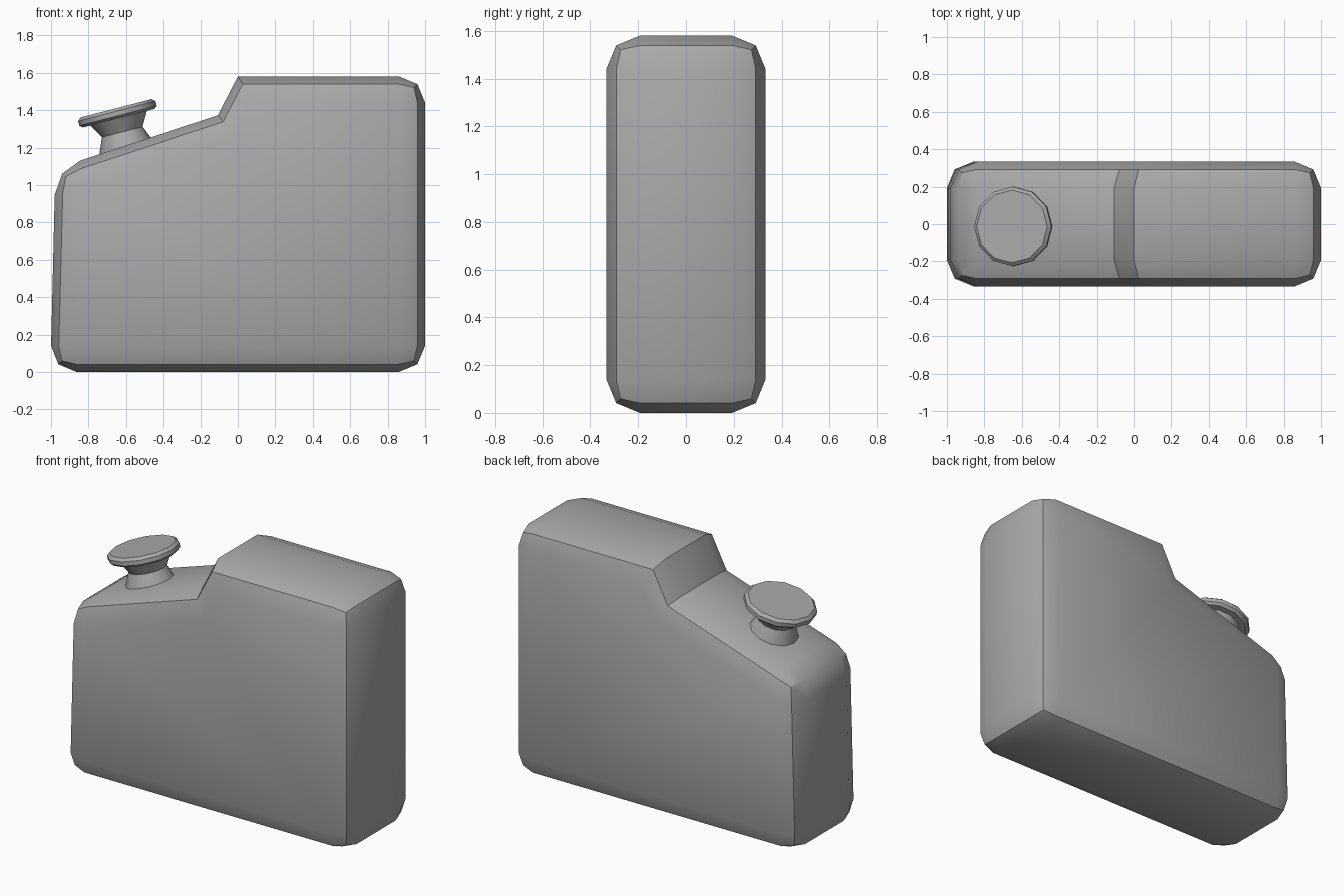
import bpy
import bmesh
import math
from mathutils import Matrix

cube = bpy.data.objects.get("Cube")
if cube:
    bpy.data.objects.remove(cube, do_unlink=True)

grey = bpy.data.materials.new("plain grey")
grey.use_nodes = True
colour = (0.4, 0.4, 0.4, 1)
grey.diffuse_color = colour
grey.node_tree.nodes["Principled BSDF"].inputs["Base Color"].default_value = colour


def finish(name, bm, sharp_angle=35):
    """Shade smooth with sharp creases and link the mesh as an object."""
    bmesh.ops.recalc_face_normals(bm, faces=bm.faces)
    for f in bm.faces:
        f.smooth = True
    for e in bm.edges:
        e.smooth = e.calc_face_angle(0) < math.radians(sharp_angle)
    mesh = bpy.data.meshes.new(name)
    bm.to_mesh(mesh)
    bm.free()
    mesh.materials.append(grey)
    obj = bpy.data.objects.new(name, mesh)
    bpy.context.collection.objects.link(obj)
    return obj


def lathe(name, profile, matrix, sides=12):
    """Closed solid of revolution from (radius, height) rings."""
    bm = bmesh.new()
    rings = []
    for r, h in profile:
        rings.append([bm.verts.new((r * math.cos(a), r * math.sin(a), h))
                      for a in (math.tau * i / sides for i in range(sides))])
    for low, high in zip(rings, rings[1:]):
        for i in range(sides):
            j = (i + 1) % sides
            bm.faces.new((low[i], low[j], high[j], high[i]))
    bm.faces.new(rings[0][::-1])
    bm.faces.new(rings[-1])
    obj = finish(name, bm)
    obj.matrix_world = matrix
    return obj


# Can body: side outline extruded through its depth, then rounded
outline = [(-1.003, 0), (1, 0), (1, 1.58), (0, 1.58), (-0.107, 1.372), (-0.977, 1.087)]
half_depth = 0.333
bm = bmesh.new()
face = bm.faces.new([bm.verts.new((x, -half_depth, z)) for x, z in outline])
extruded = bmesh.ops.extrude_face_region(bm, geom=[face], use_keep_orig=True)
bmesh.ops.translate(bm, vec=(0, 2 * half_depth, 0),
                    verts=[v for v in extruded["geom"] if isinstance(v, bmesh.types.BMVert)])
bmesh.ops.recalc_face_normals(bm, faces=bm.faces)


def is_step(edge):
    """The two crosswise edges of the shoulder step stay sharp."""
    a, b = (v.co for v in edge.verts)
    return abs(a.x - b.x) < 0.001 and abs(a.z - b.z) < 0.001 and -0.2 < a.x < 0.1


bmesh.ops.bevel(bm, geom=[e for e in bm.edges if not is_step(e)], offset=0.14,
                offset_type='OFFSET', segments=2, profile=0.5,
                affect='EDGES', clamp_overlap=False)
finish("can_body", bm)

# Tilted neck and cap on the sloping shoulder
tilt = Matrix.Translation((-0.62, -0.013, 1.283)) @ Matrix.Rotation(math.radians(-14.5), 4, 'Y')
lathe("spout_neck", [(0.158, -0.12), (0.146, -0.08), (0.112, 0), (0.16, 0.085)], tilt)
lathe("spout_cap", [(0.197, 0.076), (0.213, 0.09), (0.213, 0.115), (0.195, 0.131)], tilt)
